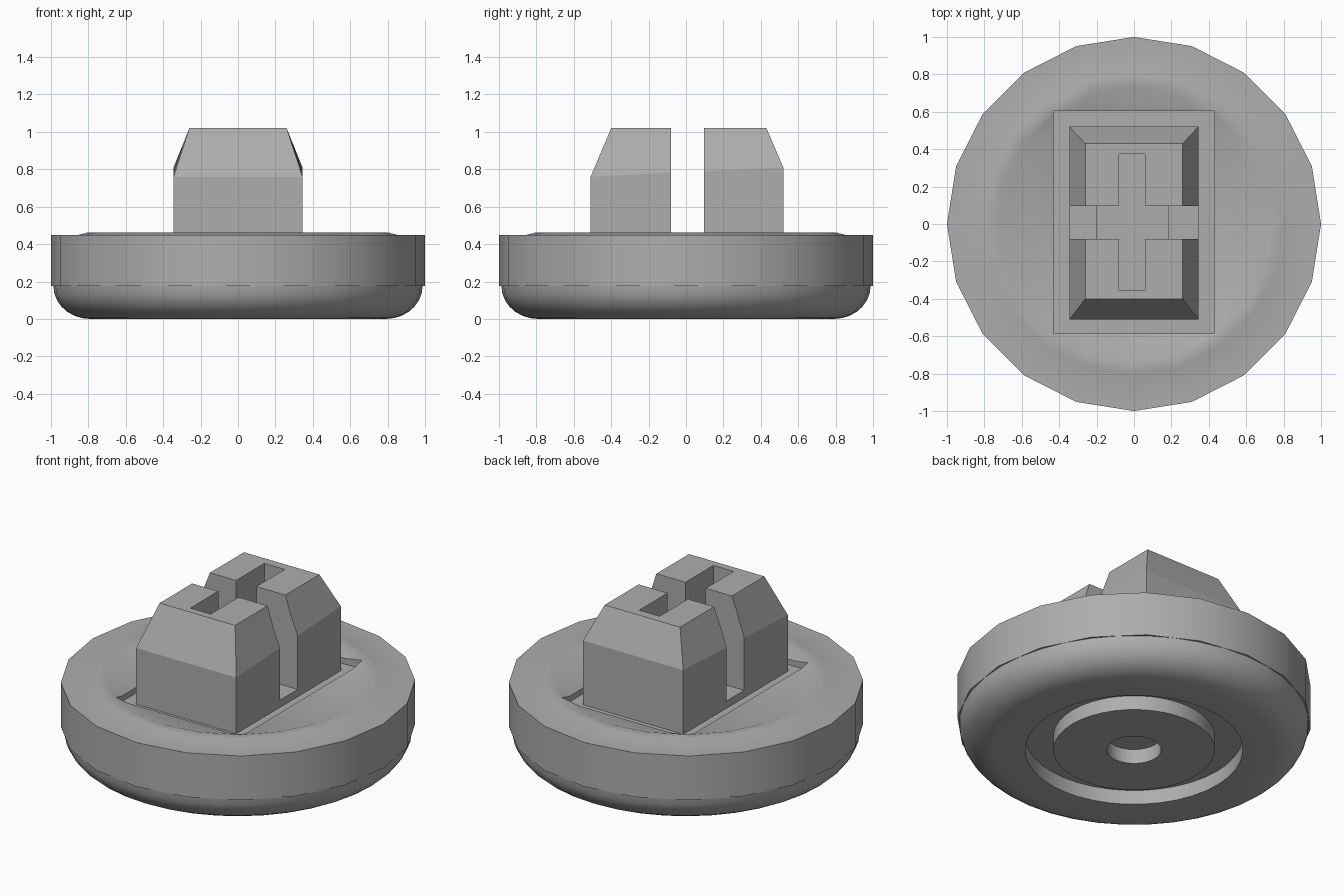
import bpy, bmesh, math

default = bpy.data.objects.get("Cube")
if default:
    bpy.data.objects.remove(default, do_unlink=True)

# Single plain grey
grey = bpy.data.materials.new("plain_grey")
grey.use_nodes = True
colour = (0.42, 0.42, 0.42, 1)
grey.diffuse_color = colour
grey.node_tree.nodes["Principled BSDF"].inputs["Base Color"].default_value = colour


def finish(name, bm):
    bmesh.ops.recalc_face_normals(bm, faces=bm.faces)
    mesh = bpy.data.meshes.new(name)
    bm.to_mesh(mesh)
    bm.free()
    mesh.materials.append(grey)
    obj = bpy.data.objects.new(name, mesh)
    bpy.context.collection.objects.link(obj)
    return obj


def lathe(name, profile, sides):
    """Revolve (radius, z) points around z; the first and last rings are capped."""
    bm = bmesh.new()
    rings = []
    for r, z in profile:
        rings.append([bm.verts.new((r * math.cos(math.tau * i / sides),
                                    r * math.sin(math.tau * i / sides), z))
                      for i in range(sides)])
    for low, high in zip(rings, rings[1:]):
        for i in range(sides):
            j = (i + 1) % sides
            bm.faces.new((low[i], low[j], high[j], high[i]))
    bm.faces.new(rings[0])
    bm.faces.new(rings[-1])
    return finish(name, bm)


def box(name, x0, x1, y0, y1, z0, z1):
    bm = bmesh.new()
    bmesh.ops.create_cube(bm, size=1)
    for v in bm.verts:
        v.co = (x1 if v.co.x > 0 else x0, y1 if v.co.y > 0 else y0,
                z1 if v.co.z > 0 else z0)
    return finish(name, bm)


def select(obj):
    bpy.ops.object.select_all(action='DESELECT')
    obj.select_set(True)
    bpy.context.view_layer.objects.active = obj


def cut(obj, cutter):
    mod = obj.modifiers.new("cut", 'BOOLEAN')
    mod.operation = 'DIFFERENCE'
    mod.solver = 'EXACT'
    mod.object = cutter
    cutter.hide_render = True
    select(obj)
    bpy.ops.object.modifier_apply(modifier=mod.name)
    bpy.data.objects.remove(cutter, do_unlink=True)


def smooth(obj, degrees):
    select(obj)
    bpy.ops.object.shade_smooth_by_angle(angle=math.radians(degrees))


# Faceted rim with a shallow dished top and rectangular pocket
rim = lathe("rim", [(0.98, 0.175), (1, 0.175), (1, 0.45), (0.85, 0.45),
                    (0.8, 0.463), (0.74, 0.463), (0.69, 0.445)], 20)
cut(rim, box("pocket_cutter", -0.43, 0.43, -0.585, 0.605, 0.41, 0.6))

# Rounded underside with a ring groove and a central blind hole
steps = 7
arc = [(0.79 + 0.197 * math.sin(a), 0.175 * (1 - math.cos(a)))
       for a in (math.pi / 2 * i / steps for i in range(steps + 1))]
depth = 0.09
holes = [(0.153, depth), (0.153, 0), (0.455, 0), (0.455, depth),
         (0.615, depth), (0.615, 0)]
underside = lathe("underside", holes + arc, 40)

# Stem block with chamfered top
bm = bmesh.new()
levels = []
for hx, front, back, z_front, z_back in (
        (0.345, -0.51, 0.52, 0.38, 0.38),
        (0.345, -0.51, 0.52, 0.76, 0.81),
        (0.26, -0.4, 0.43, 1.02, 1.02)):
    levels.append([bm.verts.new(p) for p in (
        (-hx, front, z_front), (hx, front, z_front),
        (hx, back, z_back), (-hx, back, z_back))])
for low, high in zip(levels, levels[1:]):
    for i in range(4):
        j = (i + 1) % 4
        bm.faces.new((low[i], low[j], high[j], high[i]))
bm.faces.new(levels[0])
bm.faces.new(levels[-1])
stem = finish("stem", bm)

# Through slot, and a cross-shaped socket sunk slightly deeper
cut(stem, box("slot_cutter", -1, 1, -0.08, 0.095, 0.455, 2))
cut(stem, box("socket_long_cutter", -0.08, 0.06, -0.355, 0.375, 0.42, 2))
cut(stem, box("socket_wide_cutter", -0.2, 0.185, -0.08, 0.095, 0.42, 2))

smooth(rim, 25)
smooth(underside, 30)
smooth(stem, 15)
